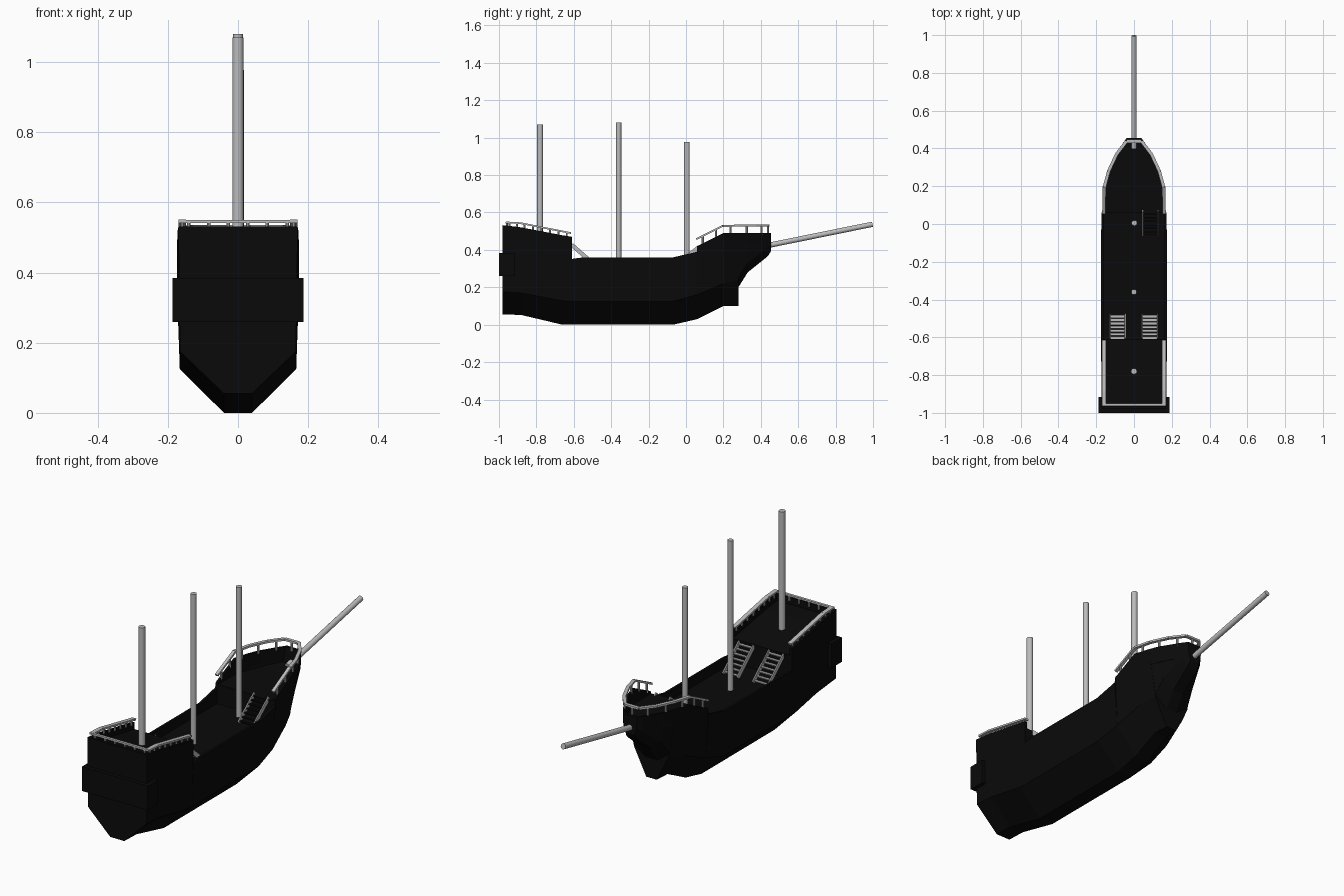
import bpy, bmesh, math
from mathutils import Vector, Matrix

if "Cube" in bpy.data.objects:
    bpy.data.objects.remove(bpy.data.objects["Cube"])


def material(name, c):
    m = bpy.data.materials.new(name)
    m.diffuse_color = (c, c, c, 1)
    m.use_nodes = True
    m.node_tree.nodes["Principled BSDF"].inputs["Base Color"].default_value = m.diffuse_color
    return m


BLACK = material("black hull", 0.003)
GREY = material("light grey spars", 0.5)


def finish(bm, name, mat, smooth=False):
    bmesh.ops.recalc_face_normals(bm, faces=bm.faces)
    me = bpy.data.meshes.new(name)
    bm.to_mesh(me)
    bm.free()
    ob = bpy.data.objects.new(name, me)
    bpy.context.collection.objects.link(ob)
    me.materials.append(mat)
    if smooth:
        bpy.ops.object.select_all(action='DESELECT')
        ob.select_set(True)
        bpy.context.view_layer.objects.active = ob
        bpy.ops.object.shade_smooth_by_angle(angle=math.radians(40))
    return ob


def beam(bm, p, q, w, h):
    """Box of width w and height h running from p to q."""
    p, q = Vector(p), Vector(q)
    d = q - p
    m = (Matrix.Translation((p + q) / 2) @ d.to_track_quat('Y', 'Z').to_matrix().to_4x4()
         @ Matrix.Diagonal((w, d.length, h, 1)))
    bmesh.ops.create_cube(bm, size=1, matrix=m)


def rod(bm, p, q, r, n=14):
    p, q = Vector(p), Vector(q)
    d = q - p
    m = Matrix.Translation((p + q) / 2) @ d.to_track_quat('Z', 'Y').to_matrix().to_4x4()
    bmesh.ops.create_cone(bm, cap_ends=True, segments=n, radius1=r, radius2=r,
                          depth=d.length, matrix=m)


# Hull: y, keel z, keel w, chine z, chine w, gunwale z, gunwale w, deck z
stations = [
    (-.98, .055, .04, .175, .165, .532, .170, .532),
    (-.965, .055, .04, .175, .165, .531, .170, .531),
    (-.965, .055, .04, .175, .165, .531, .170, .495),
    (-.88, .052, .04, .170, .165, .52, .172, .482),
    (-.66, .0, .04, .128, .166, .478, .174, .443),
    (-.61, .0, .04, .125, .166, .47, .174, .435),
    (-.61, .0, .04, .125, .166, .352, .174, .31),
    (-.55, .0, .04, .125, .166, .36, .174, .31),
    (-.07, .0, .04, .125, .166, .36, .174, .31),
    (.06, .03, .04, .16, .155, .39, .172, .31),
    (.06, .03, .04, .16, .155, .42, .168, .41),
    (.20, .10, .035, .22, .13, .49, .165, .41),
    (.28, .10, .03, .24, .10, .49, .14, .41),
    (.28, .20, .03, .25, .10, .49, .14, .41),
    (.33, .28, .03, .33, .09, .49, .12, .41),
    (.43, .36, .03, .41, .055, .49, .058, .415),
    (.44, .37, .03, .42, .047, .49, .05, .49),
    (.455, .395, .025, .43, .037, .49, .04, .49),
]
bm = bmesh.new()
rings = []
for y, zk, wk, zc, wc, zt, wt, zd in stations:
    wi = wt - .012
    half = [(wk, zk), (wc, zc), (wt, zt), (wi, zt), (wi, zd)]
    pts = half + [(-x, z) for x, z in reversed(half)]
    rings.append([bm.verts.new((x, y, z)) for x, z in pts])
for a, b in zip(rings, rings[1:]):
    for i in range(10):
        j = (i + 1) % 10
        bm.faces.new((a[i], a[j], b[j], b[i]))
bm.faces.new(rings[0])
bm.faces.new(rings[-1])
bmesh.ops.remove_doubles(bm, verts=bm.verts, dist=1e-5)
finish(bm, "hull", BLACK)

# Stern gallery wrapped round the transom
bm = bmesh.new()
beam(bm, (0, -1, .322), (0, -.915, .322), .374, .125)
finish(bm, "stern_gallery", BLACK)

# Masts and bowsprit
for name, p, q, r in [
    ("mizzen_mast", (0, -.78, .45), (0, -.78, 1.07), .016),
    ("main_mast", (0, -.36, .30), (0, -.36, 1.08), .014),
    ("fore_mast", (.002, .005, .30), (.002, .005, .977), .015),
    ("bowsprit", (0, .40, .416), (0, .997, .537), .014),
]:
    bm = bmesh.new()
    rod(bm, p, q, r)
    finish(bm, name, GREY, True)


# Railings: a handrail along a path, with evenly spaced posts
def railing(name, path, w, h, drop, gap, r):
    bm = bmesh.new()
    for p, q in zip(path, path[1:]):
        p, q = Vector(p), Vector(q)
        beam(bm, p, q, w, h)
        n = max(1, round((q - p).length / gap))
        for i in range(n):
            c = p.lerp(q, (i + .5) / n)
            rod(bm, c - Vector((0, 0, drop)), c, r, 8)
    finish(bm, name, GREY)


for s, side in ((1, "right"), (-1, "left")):
    railing("stern_rail_" + side, [(s * .159, -.962, .547), (s * .159, -.885, .543),
                                   (s * .159, -.615, .490)], .022, .009, .03, .045, .005)
railing("stern_rail_back", [(-.168, -.958, .546), (.168, -.958, .546)],
        .013, .009, .03, .06, .005)
half = [(.160, .055, .458), (.157, .195, .528), (.134, .28, .530),
        (.092, .37, .530), (.040, .438, .530)]
railing("bow_rail", half + [(-x, y, z) for x, y, z in reversed(half)],
        .017, .010, .05, .075, .006)


# Ladders: two stringers and a flight of treads
def ladder(name, x, lo, hi, steps, tread_mat):
    bm = bmesh.new()
    for s in (-1, 1):
        beam(bm, (x + s * .041, *lo), (x + s * .041, *hi), .006, .022)
    finish(bm, name + "_stringers", GREY)
    bm = bmesh.new()
    for i in range(steps):
        t = (i + .5) / steps
        y, z = (lo[k] + (hi[k] - lo[k]) * t for k in (0, 1))
        beam(bm, (x, y - .007, z), (x, y + .007, z), .08, .005)
    finish(bm, name + "_treads", tread_mat)


ladder("stern_ladder_right", .083, (-.48, .312), (-.612, .428), 7, GREY)
ladder("stern_ladder_left", -.087, (-.48, .312), (-.612, .428), 7, GREY)
ladder("bow_ladder", .087, (-.06, .312), (.07, .415), 7, BLACK)
